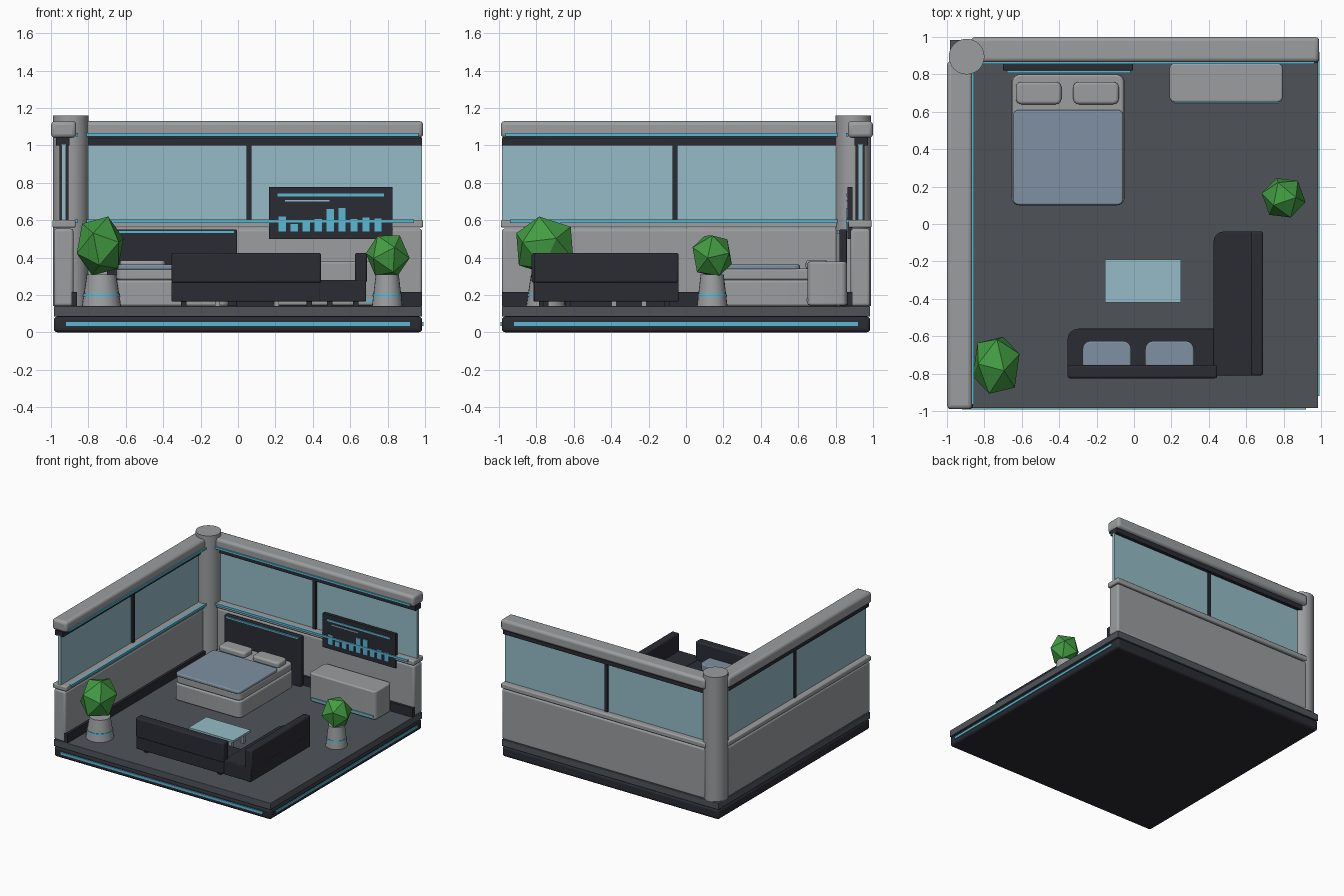
import bpy, bmesh
from mathutils import Euler, Vector

cube = bpy.data.objects.get("Cube")
if cube:
    bpy.data.objects.remove(cube, do_unlink=True)


def material(name, rgb):
    m = bpy.data.materials.new(name)
    m.use_nodes = True
    m.diffuse_color = (*rgb, 1)
    bsdf = next(n for n in m.node_tree.nodes if n.type == 'BSDF_PRINCIPLED')
    bsdf.inputs["Base Color"].default_value = (*rgb, 1)
    bsdf.inputs["Roughness"].default_value = 0.7
    return m


GREY = material("light grey", (0.33, 0.34, 0.35))
DARK = material("charcoal", (0.024, 0.025, 0.034))
FLOOR = material("floor grey", (0.078, 0.088, 0.102))
CYAN = material("cyan glow", (0.10, 0.48, 0.66))
GLASS = material("pale glass", (0.30, 0.50, 0.57))
SLATE = material("slate blue fabric", (0.21, 0.28, 0.36))
LEAF = material("leaf green", (0.055, 0.33, 0.055))


def finish(name, bm, mat, smooth=False):
    bmesh.ops.recalc_face_normals(bm, faces=bm.faces)
    mesh = bpy.data.meshes.new(name)
    bm.to_mesh(mesh)
    bm.free()
    mesh.materials.append(mat)
    ob = bpy.data.objects.new(name, mesh)
    bpy.context.scene.collection.objects.link(ob)
    if smooth:
        bpy.ops.object.select_all(action='DESELECT')
        ob.select_set(True)
        bpy.context.view_layer.objects.active = ob
        bpy.ops.object.shade_smooth_by_angle(angle=0.6)
    return ob


def box(name, x, y, z, mat, bevel=0, corner=0, rule=lambda p: True):
    """Box from ranges; corner rounds the upright edges chosen by rule, bevel softens all."""
    bm = bmesh.new()
    bmesh.ops.create_cube(bm, size=1)
    for v in bm.verts:
        v.co = Vector([(r[0] + r[1]) / 2 + c * abs(r[1] - r[0]) for r, c in zip((x, y, z), v.co)])
    if corner:
        upright = [e for e in bm.edges
                   if (e.verts[0].co - e.verts[1].co).xy.length < 1e-5 and rule(e.verts[0].co)]
        bmesh.ops.bevel(bm, geom=upright, offset=corner, segments=4, profile=0.5, affect='EDGES')
    ob = finish(name, bm, mat, bool(bevel or corner))
    if bevel:
        mod = ob.modifiers.new("soft edges", 'BEVEL')
        mod.width, mod.segments, mod.limit_method = bevel, 3, 'ANGLE'
    return ob


def cone(name, x, y, z, r1, r2, mat, sides=32):
    bm = bmesh.new()
    bmesh.ops.create_cone(bm, cap_ends=True, segments=sides, radius1=r1, radius2=r2, depth=z[1] - z[0])
    bmesh.ops.translate(bm, verts=bm.verts, vec=(x, y, (z[0] + z[1]) / 2))
    return finish(name, bm, mat, True)


# Platform with light strips on the two open sides
E = 0.985
box("base", (-E, E), (-E, E), (0, 0.085), DARK, 0.02)
box("floor", (-E, E), (-E, E), (0.085, 0.14), FLOOR, 0.004)
box("front_base_strip", (-0.92, 0.92), (-0.993, -0.98), (0.035, 0.055), CYAN)
box("side_base_strip", (0.98, 0.993), (-0.92, 0.92), (0.035, 0.055), CYAN)


# Two window walls, the second turned round the corner
def wall(side):
    def part(name, t, d, z, mat, bevel=0):
        if side == "back":
            box("back_wall_" + name, t, d, z, mat, bevel)
        else:
            box("side_wall_" + name, (-d[1], -d[0]), (-t[1], -t[0]), z, mat, bevel)
    start = -0.87
    part("panel", (start, E), (0.88, 0.985), (0.14, 0.555), GREY, 0.015)
    part("skirting", (start, E), (0.86, 0.89), (0.14, 0.215), DARK)
    part("rail", (start, 0.99), (0.868, 0.992), (0.56, 0.602), GREY, 0.01)
    part("rail_strip", (start, 0.94), (0.855, 0.872), (0.585, 0.603), CYAN)
    part("window", (start, E), (0.92, 0.945), (0.60, 1.005), GLASS)
    part("mullion", (0.045, 0.072), (0.906, 0.955), (0.60, 1.005), DARK)
    part("header", (start, E), (0.90, 0.972), (1.0, 1.042), DARK)
    part("cap", (start, 0.99), (0.865, 1.0), (1.04, 1.13), GREY, 0.022)
    part("cap_strip", (start, 0.965), (0.855, 0.868), (1.048, 1.066), CYAN)


wall("back")
wall("side")
cone("corner_column", -0.895, 0.895, (0.14, 1.16), 0.095, 0.095, GREY, 48)

# Bed
box("bed_base", (-0.655, -0.05), (0.10, 0.80), (0.14, 0.28), GREY, 0.012, 0.04)
box("mattress", (-0.65, -0.055), (0.105, 0.80), (0.28, 0.342), GREY, 0.012, 0.04)
box("blanket", (-0.647, -0.058), (0.102, 0.61), (0.335, 0.362), SLATE, 0.008, 0.03)
for i, px in enumerate((-0.51, -0.203)):
    box(f"pillow_{i + 1}", (px - 0.122, px + 0.122), (0.64, 0.76), (0.335, 0.385), GREY, 0.015, 0.03)
box("headboard", (-0.70, -0.005), (0.82, 0.86), (0.14, 0.55), DARK, 0.006)
box("headboard_strip", (-0.68, -0.02), (0.808, 0.822), (0.53, 0.545), CYAN)

# Cabinet
box("cabinet", (0.19, 0.795), (0.65, 0.86), (0.145, 0.378), GREY, 0.01, 0.03)
box("cabinet_strip", (0.215, 0.775), (0.643, 0.652), (0.165, 0.18), CYAN)

# Wall screen with a bar chart
box("screen", (0.165, 0.825), (0.864, 0.89), (0.50, 0.778), DARK)
ink = (0.858, 0.865)
box("screen_title", (0.21, 0.78), ink, (0.727, 0.742), CYAN)
box("screen_subtitle", (0.25, 0.49), ink, (0.70, 0.708), GLASS)
tops = (0.62, 0.58, 0.59, 0.605, 0.66, 0.665, 0.605, 0.615, 0.61)
for i, top in enumerate(tops):
    left = 0.217 + i * 0.064
    box(f"chart_bar_{i + 1}", (left, left + 0.039), ink, (0.54, top), CYAN)

# Corner sofa
box("sofa_long_seat", (-0.355, 0.44), (-0.815, -0.56), (0.165, 0.275), DARK, 0.006, 0.055,
    lambda p: p.x < 0 and p.y > -0.7)
box("sofa_long_back", (-0.355, 0.445), (-0.825, -0.755), (0.265, 0.425), DARK, 0.012)
box("sofa_short_seat", (0.425, 0.685), (-0.81, -0.04), (0.165, 0.28), DARK, 0.006, 0.055,
    lambda p: p.x < 0.5 and p.y > -0.5)
box("sofa_short_back", (0.625, 0.69), (-0.81, -0.04), (0.265, 0.425), DARK, 0.012)
for i, cx in enumerate((-0.145, 0.19)):
    box(f"sofa_cushion_{i + 1}", (cx - 0.13, cx + 0.13), (-0.76, -0.625), (0.27, 0.325), SLATE,
        0.008, 0.045, lambda p: p.y > -0.7)
for fx, fy in ((-0.29, -0.77), (-0.29, -0.63), (0.38, -0.77), (0.63, -0.75), (0.63, -0.1), (0.49, -0.1)):
    box("sofa_foot", (fx - 0.015, fx + 0.015), (fy - 0.015, fy + 0.015), (0.14, 0.17), DARK)

# Glass coffee table
box("table_top", (-0.155, 0.25), (-0.42, -0.19), (0.225, 0.242), GLASS)
box("table_frame", (-0.13, 0.225), (-0.40, -0.21), (0.21, 0.225), GREY)
for lx in (-0.11, 0.205):
    for ly in (-0.385, -0.225):
        box("table_leg", (lx - 0.013, lx + 0.013), (ly - 0.013, ly + 0.013), (0.14, 0.212), GREY)


# Potted plants with faceted foliage, tilted then sized to fit
def plant(name, x, y, r, centre, size, tilt):
    cone(name + "_pot", x, y, (0.14, 0.31), r, r * 0.75, GREY, 24)
    cone(name + "_pot_band", x, y, (0.192, 0.207), r * 0.96, r * 0.94, CYAN, 24)
    bm = bmesh.new()
    bmesh.ops.create_icosphere(bm, subdivisions=1, radius=1)
    bmesh.ops.rotate(bm, verts=bm.verts, matrix=Euler(tilt).to_matrix())
    reach = [max(abs(v.co[k]) for v in bm.verts) for k in range(3)]
    for v in bm.verts:
        v.co = Vector([c + s / 2 * p / m for c, s, p, m in zip(centre, size, v.co, reach)])
    finish(name + "_foliage", bm, LEAF)


plant("large_plant", -0.73, -0.75, 0.105, (-0.737, -0.755, 0.462), (0.25, 0.305, 0.315), (0.3, 0.2, 0.5))
plant("small_plant", 0.798, 0.14, 0.082, (0.80, 0.14, 0.41), (0.235, 0.21, 0.215), (0.5, 0.3, 1.1))
